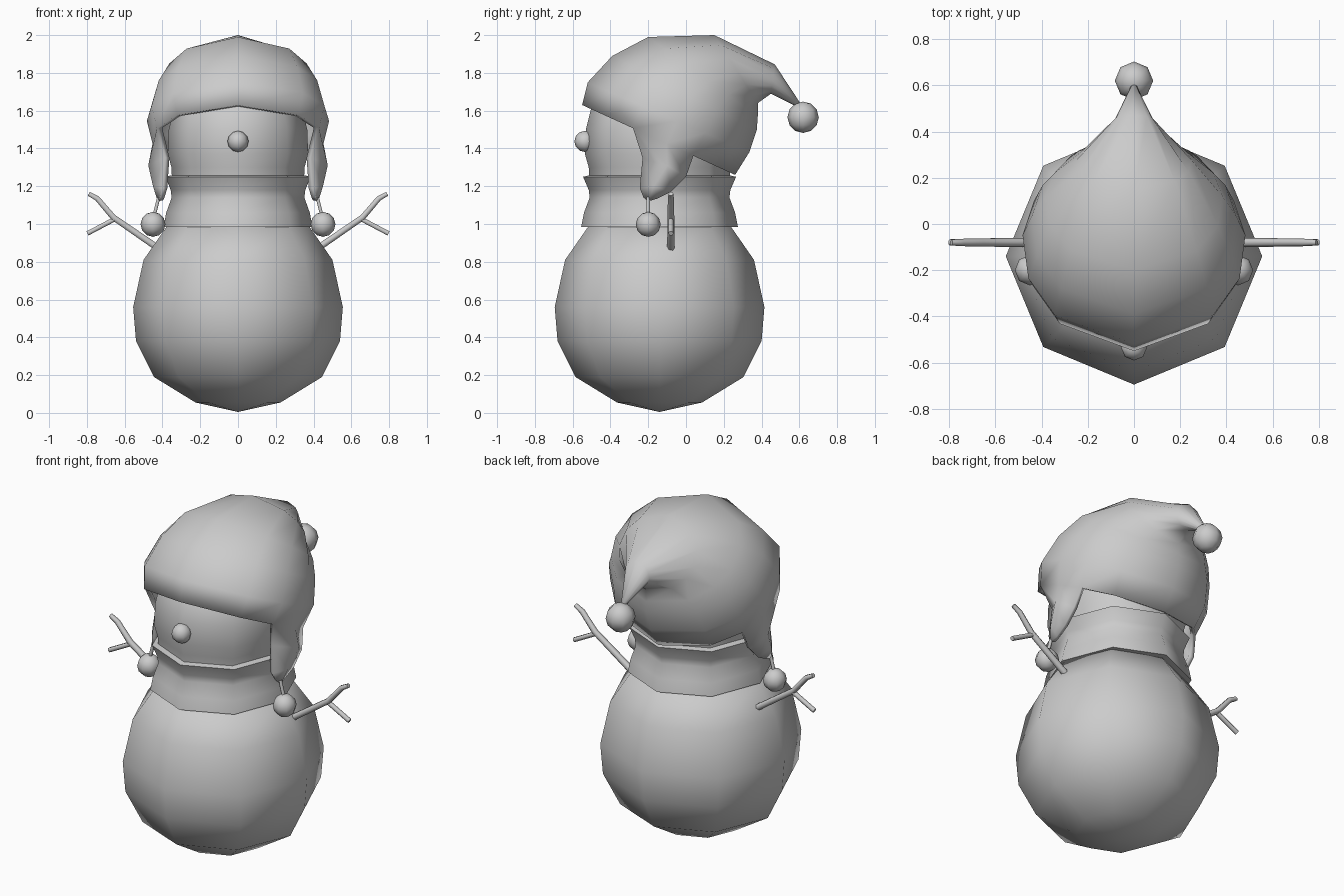
import bpy, bmesh, math
from mathutils import Vector

if "Cube" in bpy.data.objects:
    bpy.data.objects.remove(bpy.data.objects["Cube"])

grey = bpy.data.materials.new("plain grey")
grey.diffuse_color = (0.6, 0.6, 0.6, 1)
grey.use_nodes = True
grey.node_tree.nodes["Principled BSDF"].inputs["Base Color"].default_value = grey.diffuse_color
BODY_Y = -0.14


def finish(name, bm, angle=80, solid=0):
    bmesh.ops.remove_doubles(bm, verts=bm.verts, dist=0.0005)
    bmesh.ops.recalc_face_normals(bm, faces=bm.faces)
    me = bpy.data.meshes.new(name)
    bm.to_mesh(me)
    bm.free()
    me.materials.append(grey)
    ob = bpy.data.objects.new(name, me)
    bpy.context.collection.objects.link(ob)
    bpy.ops.object.select_all(action='DESELECT')
    ob.select_set(True)
    bpy.context.view_layer.objects.active = ob
    bpy.ops.object.shade_smooth_by_angle(angle=math.radians(angle))
    if solid:
        m = ob.modifiers.new("thickness", 'SOLIDIFY')
        m.thickness = solid
        m.offset = -1
    return ob


def loft(bm, rings, closed=True):
    """Bridge rows of points with quads."""
    rows = [[bm.verts.new(p) for p in r] for r in rings]
    for a, b in zip(rows, rows[1:]):
        n = len(a)
        for i in range(n if closed else n - 1):
            j = (i + 1) % n
            bm.faces.new((a[i], a[j], b[j], b[i]))
    return rows


def lathe(name, profile, sx=1.0, sides=8, angle=80):
    bm = bmesh.new()
    loft(bm, [[(r * sx * math.sin(k * math.tau / sides),
                BODY_Y - r * math.cos(k * math.tau / sides), z)
               for k in range(sides)] for r, z in profile])
    bmesh.ops.dissolve_degenerate(bm, dist=0.0005, edges=bm.edges)
    return finish(name, bm, angle)


def ball(name, pos, r):
    bm = bmesh.new()
    bmesh.ops.create_uvsphere(bm, u_segments=8, v_segments=6, radius=r)
    bmesh.ops.translate(bm, verts=bm.verts, vec=pos)
    finish(name, bm)


def tube(name, pts, radii, sides=6):
    """Rod through points lying in one plane of constant y."""
    pts = [Vector(p) for p in pts]
    side = Vector((0, 1, 0))
    rings = []
    for i, p in enumerate(pts):
        d = (pts[min(i + 1, len(pts) - 1)] - pts[max(i - 1, 0)]).normalized()
        up = d.cross(side)
        rings.append([p + radii[i] * (side * math.cos(k * math.tau / sides) +
                                      up * math.sin(k * math.tau / sides))
                      for k in range(sides)])
    bm = bmesh.new()
    rows = loft(bm, rings)
    bm.faces.new(rows[0])
    bm.faces.new(rows[-1])
    finish(name, bm, 65)


# Body, scarf and head
lathe("body", [(0, 0.005), (0.225, 0.055), (0.445, 0.19), (0.54, 0.38), (0.555, 0.56),
               (0.50, 0.81), (0.375, 0.99), (0, 1.0)])
lathe("head", [(0, 1.18), (0.37, 1.2), (0.375, 1.3), (0.395, 1.37), (0.39, 1.5),
               (0.36, 1.62), (0.25, 1.74), (0, 1.8)], 0.94)
lathe("scarf", [(0.36, 0.99), (0.415, 0.985), (0.40, 1.06), (0.37, 1.14), (0.375, 1.18),
                (0.405, 1.25), (0.36, 1.26)], 0.95)

# Hat: tilted oval rings running from the rim to the tip of the tail
# (front y, front z, back y, back z, half width)
hat_rings = [(-0.55, 1.63, 0.26, 1.26, 0.455), (-0.52, 1.75, 0.335, 1.38, 0.485),
             (-0.39, 1.89, 0.375, 1.50, 0.445), (-0.20, 1.99, 0.38, 1.57, 0.385),
             (0.15, 2.0, 0.38, 1.64, 0.25), (0.47, 1.845, 0.45, 1.69, 0.08),
             (0.605, 1.64, 0.59, 1.62, 0.012)]
half = [0, 45, 70.5, 96, 117, 142, 180]
angles = half + [360 - a for a in half[-2:0:-1]]


def oval(ring):
    yf, zf, yb, zb, w = ring
    out = []
    for a in angles:
        u = (1 - math.cos(math.radians(a))) / 2
        out.append((w * math.sin(math.radians(a)), yf + (yb - yf) * u, zf + (zb - zf) * u))
    return out


bm = bmesh.new()
rows = loft(bm, [oval(r) for r in hat_rings])
bm.faces.new(rows[-1])
# Ear flaps hang from three rim points on each side
flap = [[(0.39, -0.23, 1.35), (0.475, -0.1, 1.31), (0.425, 0.0, 1.25)],
        [(0.40, -0.245, 1.19), (0.45, -0.17, 1.2), (0.425, -0.08, 1.17)],
        [(0.415, -0.225, 1.14), (0.425, -0.2, 1.12), (0.42, -0.15, 1.135)]]
for s in (1, -1):
    top = [rows[0][i if s > 0 else -i].co.copy() for i in (2, 3, 4)]
    loft(bm, [top] + [[(s * x, y, z) for x, y, z in r] for r in flap], closed=False)
finish("hat", bm, 80, 0.03)
ball("hat_pompom", (0, 0.62, 1.565), 0.083)
ball("nose", (0, -0.535, 1.437), 0.056)

# Tassels and branching arms on both sides
for s, side in ((1, "right"), (-1, "left")):
    ball(side + "_tassel_ball", (s * 0.45, -0.2, 0.998), 0.066)
    tube(side + "_tassel_string", [(s * 0.42, -0.2, 1.14), (s * 0.445, -0.2, 1.04)], [0.01, 0.01])
    tube(side + "_arm", [(s * x, -0.08, z) for x, z in
                         ((0.42, 0.87), (0.66, 1.035), (0.745, 1.135), (0.79, 1.16))],
         [0.02, 0.018, 0.016, 0.013])
    tube(side + "_twig", [(s * 0.645, -0.08, 1.03), (s * 0.797, -0.08, 0.95)], [0.014, 0.014])
